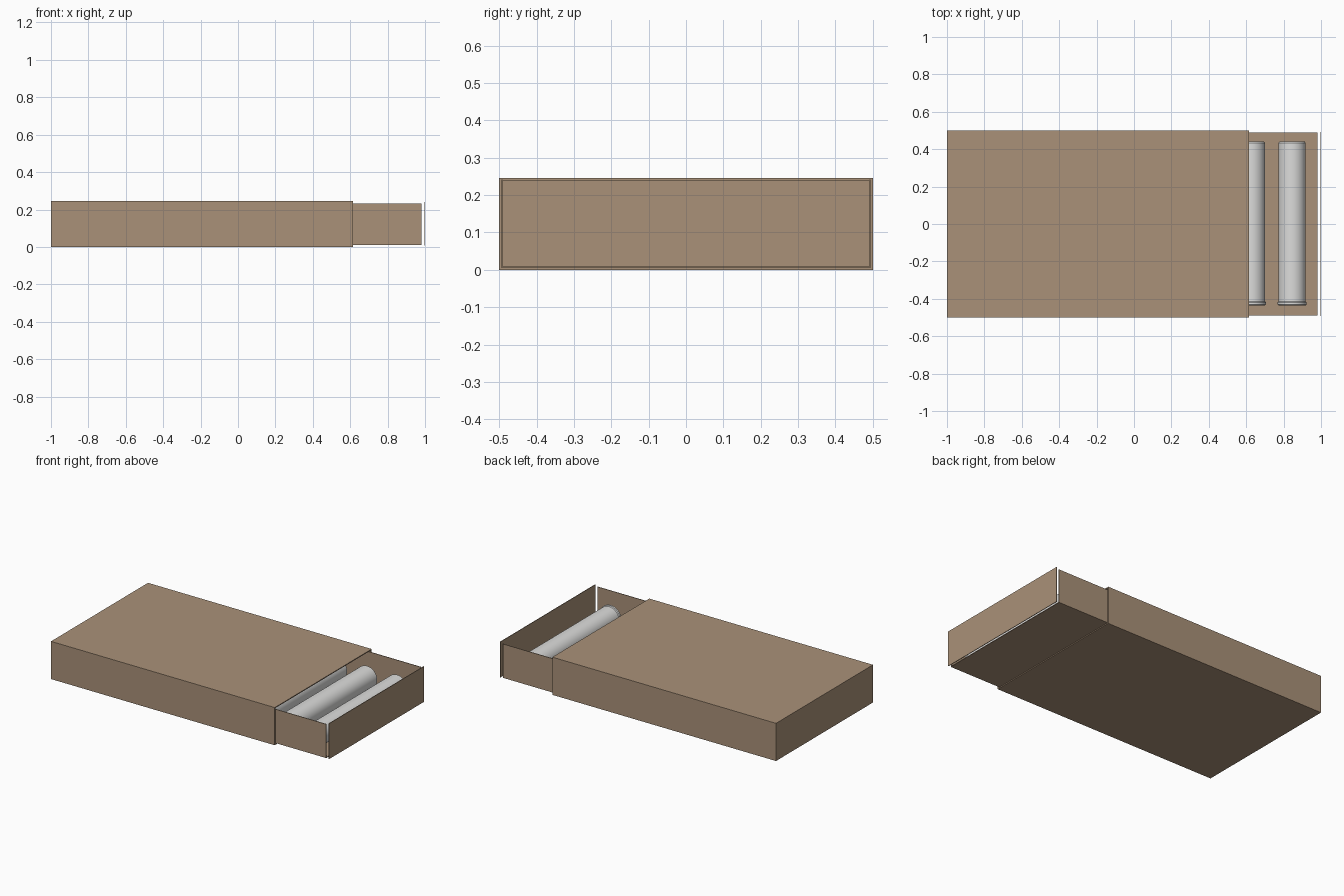
import bpy, bmesh, math
from mathutils import Vector

cube = bpy.data.objects.get("Cube")
if cube:
    bpy.data.objects.remove(cube, do_unlink=True)


def material(name, rgb):
    m = bpy.data.materials.new(name)
    m.use_nodes = True
    col = (*rgb, 1)
    m.diffuse_color = col
    m.node_tree.nodes["Principled BSDF"].inputs["Base Color"].default_value = col
    return m


CARD = material("brown card", (0.40, 0.285, 0.19))
METAL = material("pale metal", (0.72, 0.72, 0.71))


def add_object(name, bm, mat):
    bmesh.ops.recalc_face_normals(bm, faces=bm.faces)
    mesh = bpy.data.meshes.new(name)
    bm.to_mesh(mesh)
    bm.free()
    mesh.materials.append(mat)
    ob = bpy.data.objects.new(name, mesh)
    bpy.context.collection.objects.link(ob)
    return ob


def add_box(bm, lo, hi):
    lo, hi = Vector(lo), Vector(hi)
    verts = bmesh.ops.create_cube(bm, size=1)["verts"]
    for v in verts:
        v.co = (lo + hi) / 2 + v.co * (hi - lo)


def boxes(name, parts):
    bm = bmesh.new()
    for lo, hi in parts:
        add_box(bm, lo, hi)
    return add_object(name, bm, CARD)


# Outer sleeve, closed at the left of the slide and open at the tray end
X0, X1, W, H, T = -1, 0.615, 0.5, 0.246, 0.006
boxes("sleeve", [
    ((X0, -W, 0), (X1, W, T)),
    ((X0, -W, H - T), (X1, W, H)),
    ((X0, -W, T), (X1, T - W, H - T)),
    ((X0, W - T, T), (X1, W, H - T)),
    ((X0, T - W, T), (X0 + T, W - T, H - T)),
])

# Sliding tray, open on top and at the pulled-out end
A, B, D, Z0, Z1, t = -0.62, 0.98, 0.49, 0.01, 0.231, 0.004
boxes("tray", [
    ((A, -D, Z0), (B, D, Z0 + t)),
    ((A, -D, Z0 + t), (B, t - D, Z1)),
    ((A, D - t, Z0 + t), (B, D, Z1)),
    ((A, t - D, Z0 + t), (A + t, D - t, Z1)),
])

# Separate end panel
boxes("end_panel", [((0.996, -0.491, 0.008), (1, 0.491, 0.24))])

# Row of tubes: radius and length along y, with a rim at the front end
PROFILE = [(0, -0.436), (0.072, -0.436), (0.077, -0.431), (0.077, -0.419),
           (0.073, -0.414), (0.073, 0.434), (0.067, 0.441), (0, 0.441)]


def tube(name, x):
    bm = bmesh.new()
    verts = [bm.verts.new((x + r, y, 0.092)) for r, y in PROFILE]
    edges = [bm.edges.new(pair) for pair in zip(verts, verts[1:])]
    bmesh.ops.spin(bm, geom=verts + edges, cent=(x, 0, 0.092), axis=(0, 1, 0),
                   angle=math.tau, steps=40)
    bmesh.ops.remove_doubles(bm, verts=bm.verts, dist=0.0001)
    ob = add_object(name, bm, METAL)
    bpy.ops.object.select_all(action="DESELECT")
    ob.select_set(True)
    bpy.context.view_layer.objects.active = ob
    bpy.ops.object.shade_smooth_by_angle(angle=math.radians(35))


for i in range(7):
    tube(f"tube_{i + 1}", 0.845 - 0.217 * i)
